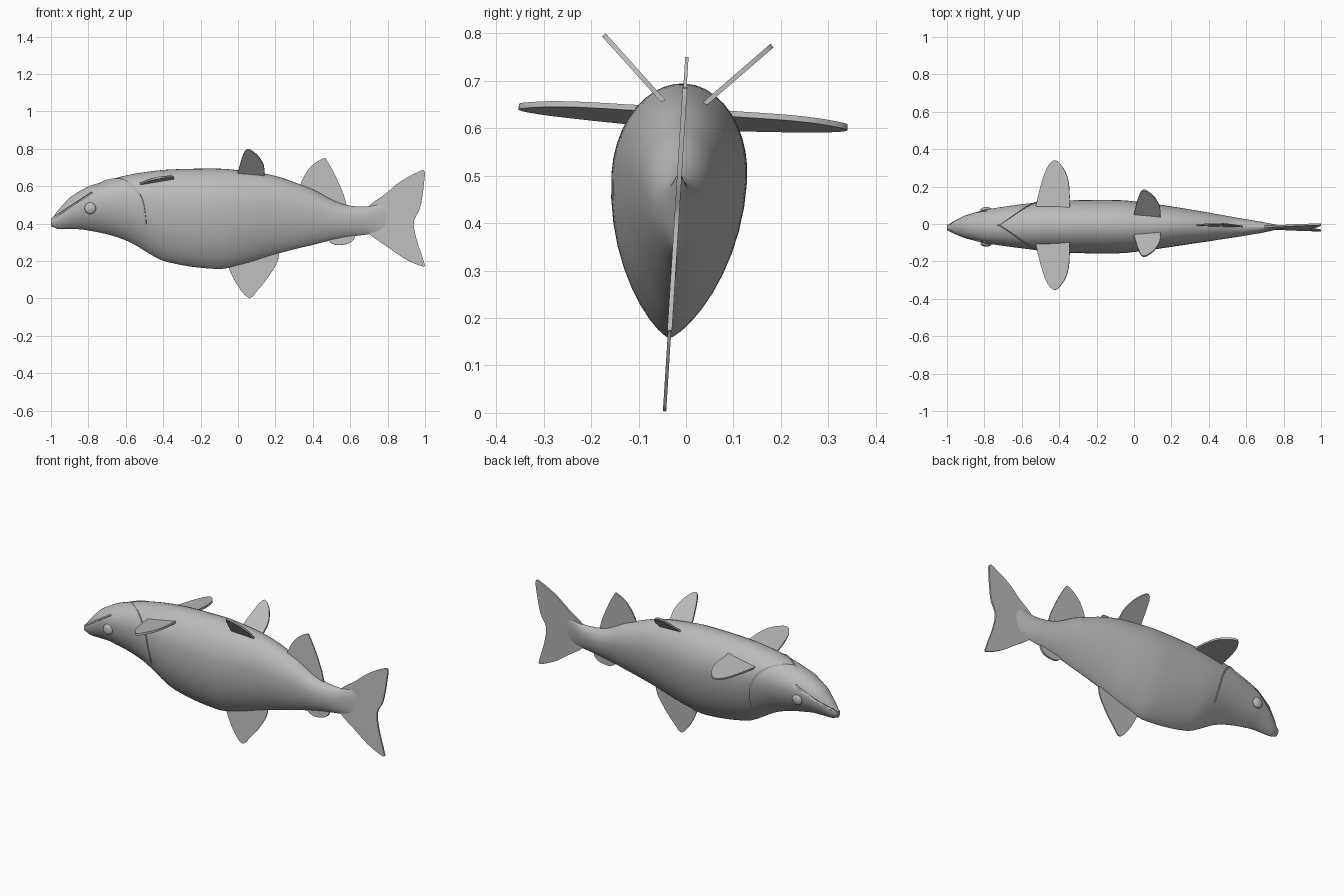
import bpy, bmesh, math
from mathutils import Matrix, Vector

if "Cube" in bpy.data.objects:
    bpy.data.objects.remove(bpy.data.objects["Cube"])

skin = bpy.data.materials.new("grey skin")
skin.use_nodes = True
GREY = (0.5, 0.5, 0.5, 1)
skin.diffuse_color = GREY
skin.node_tree.nodes["Principled BSDF"].inputs["Base Color"].default_value = GREY

# The whole fish leans slightly about its long axis
LEAN = (Matrix.Translation((0, 0, 0.72)) @ Matrix.Rotation(-0.063, 4, 'X')
        @ Matrix.Translation((0, 0, -0.72)))


def finish(bm, name, angle=35):
    """Turn a bmesh into a leaning, smooth-shaded object."""
    bmesh.ops.recalc_face_normals(bm, faces=bm.faces)
    bm.transform(LEAN)
    mesh = bpy.data.meshes.new(name)
    bm.to_mesh(mesh)
    bm.free()
    ob = bpy.data.objects.new(name, mesh)
    bpy.context.collection.objects.link(ob)
    mesh.materials.append(skin)
    for o in bpy.context.selected_objects:
        o.select_set(False)
    ob.select_set(True)
    bpy.context.view_layer.objects.active = ob
    bpy.ops.object.shade_smooth_by_angle(angle=math.radians(angle))
    return ob


def spline(p0, p1, p2, p3, t):
    return [0.5 * (2 * b + (c - a) * t + (2 * a - 5 * b + 4 * c - d) * t * t
                   + (3 * b - a - 3 * c + d) * t ** 3)
            for a, b, c, d in zip(p0, p1, p2, p3)]


# Body stations: x, belly height, back height, half width
STATIONS = [
    (-1, .385, .425, .015), (-.96, .37, .475, .036), (-.9, .37, .54, .062),
    (-.8, .362, .6, .09), (-.6, .31, .657, .118), (-.4, .2, .687, .138),
    (-.12, .157, .694, .143), (0, .176, .685, .135), (.2, .235, .655, .108),
    (.4, .285, .583, .077), (.55, .32, .508, .052), (.68, .34, .49, .03),
    (.77, .352, .505, .012), (.81, .38, .49, .003)]


def station(x):
    i = max(k for k in range(len(STATIONS) - 1) if STATIONS[k][0] <= x + 1e-9)
    a, b = STATIONS[i], STATIONS[i + 1]
    before = STATIONS[max(i - 1, 0)]
    after = STATIONS[min(i + 2, len(STATIONS) - 1)]
    return spline(before, a, b, after, (x - a[0]) / (b[0] - a[0]))[1:]


def skin_point(x, angle, lift=0.0):
    """Point on the egg-shaped section: full above, tapering to the belly."""
    low, high, half = station(x)
    c, s = math.cos(angle), math.sin(angle)
    mid = low + 0.63 * (high - low)
    taper = 1.0 if s > 0 else 1.5
    y = math.copysign(abs(c) ** taper, c) * half
    z = mid + s * ((high - mid) if s > 0 else (mid - low))
    return Vector((x, y + lift * c, z + lift * s))


# Body
bm = bmesh.new()
COUNT, SIDES = 64, 40
rings = []
for i in range(COUNT + 1):
    x = -1 + 1.81 * (i / COUNT) ** 1.15
    x = min(x, 0.81)
    rings.append([bm.verts.new(skin_point(x, math.tau * j / SIDES)) for j in range(SIDES)])
for a, b in zip(rings, rings[1:]):
    for j in range(SIDES):
        k = (j + 1) % SIDES
        bm.faces.new((a[j], a[k], b[k], b[j]))
bm.faces.new(rings[0])
bm.faces.new(rings[-1])
body = finish(bm, "body")


def slab(points, thickness, push):
    """Closed plate made from a flat outline, thickened along push."""
    bm = bmesh.new()
    offset = push.normalized() * thickness
    face = bm.faces.new([bm.verts.new(p - offset / 2) for p in points])
    grown = bmesh.ops.extrude_face_region(bm, geom=[face])
    moved = [v for v in grown["geom"] if isinstance(v, bmesh.types.BMVert)]
    bmesh.ops.translate(bm, verts=moved, vec=offset)
    return bm


# Mouth slits, cut along each side of the snout
for side, label in ((1, "left"), (-1, "right")):
    plan = [(-1.03, .005), (-.78, .04), (-.78, .2), (-1.03, .2)]
    points = [Vector((x, y * side, .42 + .64 * (x + 1))) for x, y in plan]
    cutter = finish(slab(points, .008, Vector((-.54, 0, .84))), label + "_mouth_cutter")
    cutter.hide_render = True
    cutter.hide_viewport = True
    cut = body.modifiers.new(label + "_mouth", 'BOOLEAN')
    cut.operation = 'DIFFERENCE'
    cut.solver = 'EXACT'
    cut.object = cutter


def fin(name, outline, origin, along, out, thickness=.007):
    """Thin fin with a rounded outline in the plane of along and out."""
    n = len(outline)
    points = []
    for i in range(n):
        corners = [outline[(i + k) % n] for k in (-1, 0, 1, 2)]
        for step in range(5):
            u, v = spline(*corners, step / 5)
            points.append(origin + along * u + out * v)
    return finish(slab(points, thickness, along.cross(out)), name)


X, Z, O = Vector((1, 0, 0)), Vector((0, 0, 1)), Vector((0, 0, 0))

# Middle fins, outlined in x and z
fin("rear_back_fin", [(.35, .56), (.335, .61), (.385, .7), (.455, .748), (.48, .73),
                      (.535, .625), (.575, .52), (.56, .47)], O, X, Z)
fin("belly_fin", [(-.04, .22), (-.05, .166), (0, .065), (.06, .002), (.107, .045),
                  (.17, .125), (.215, .21), (.19, .26)], O, X, Z)
fin("small_under_fin", [(.48, .33), (.49, .302), (.53, .285), (.595, .295),
                        (.625, .33), (.6, .36)], O, X, Z, .012)
fin("tail_fin", [(.68, .47), (.79, .56), (.865, .622), (.95, .67), (.995, .683), (.995, .62),
                 (.975, .49), (.94, .41), (.955, .315), (.992, .2), (.99, .17), (.895, .21),
                 (.8, .275), (.69, .36)], O, X, Z, .01)

# Paired fins, eyes and gill edges
for side, label in ((1, "left"), (-1, "right")):
    fin(label + "_side_fin", [(-.51, .08), (-.52, .12), (-.475, .285), (-.425, .347),
                              (-.375, .3), (-.35, .23), (-.345, .13), (-.36, .08)],
        Vector((0, 0, .695)), Vector((1, 0, .17)), Vector((0, side, 0)), .012)
    fin(label + "_upper_fin", [(.005, -.03), (0, .005), (.04, .164), (.095, .14),
                               (.135, .065), (.14, 0), (.13, -.03)],
        Vector((0, .055 * side, .665)), X, Vector((0, .713 * side, .7)), .01)

    bm = bmesh.new()
    bmesh.ops.create_uvsphere(bm, u_segments=20, v_segments=12, radius=.031)
    bmesh.ops.scale(bm, verts=bm.verts, vec=(1, .5, 1))
    spot = skin_point(-.79, -.12)
    bmesh.ops.translate(bm, verts=bm.verts, vec=(spot.x, spot.y * side, .476))
    finish(bm, label + "_eye", 60)

    # Raised gill edge sweeping from the crown down the cheek
    bm = bmesh.new()
    loops = []
    for i in range(25):
        t = i / 24
        x = -.72 + .23 * math.sin(min(t * 1.6, 1.7))
        angle = math.radians(90 - 125 * t)
        loops.append([])
        for dx, lift in ((-.022, -.004), (0, .005), (.003, -.006)):
            p = skin_point(x + dx, angle, lift)
            p.y *= side
            loops[-1].append(bm.verts.new(p))
    for a, b in zip(loops, loops[1:]):
        for j in range(3):
            k = (j + 1) % 3
            bm.faces.new((a[j], a[k], b[k], b[j]))
    bm.faces.new(loops[0])
    bm.faces.new(loops[-1])
    finish(bm, label + "_gill_edge")
